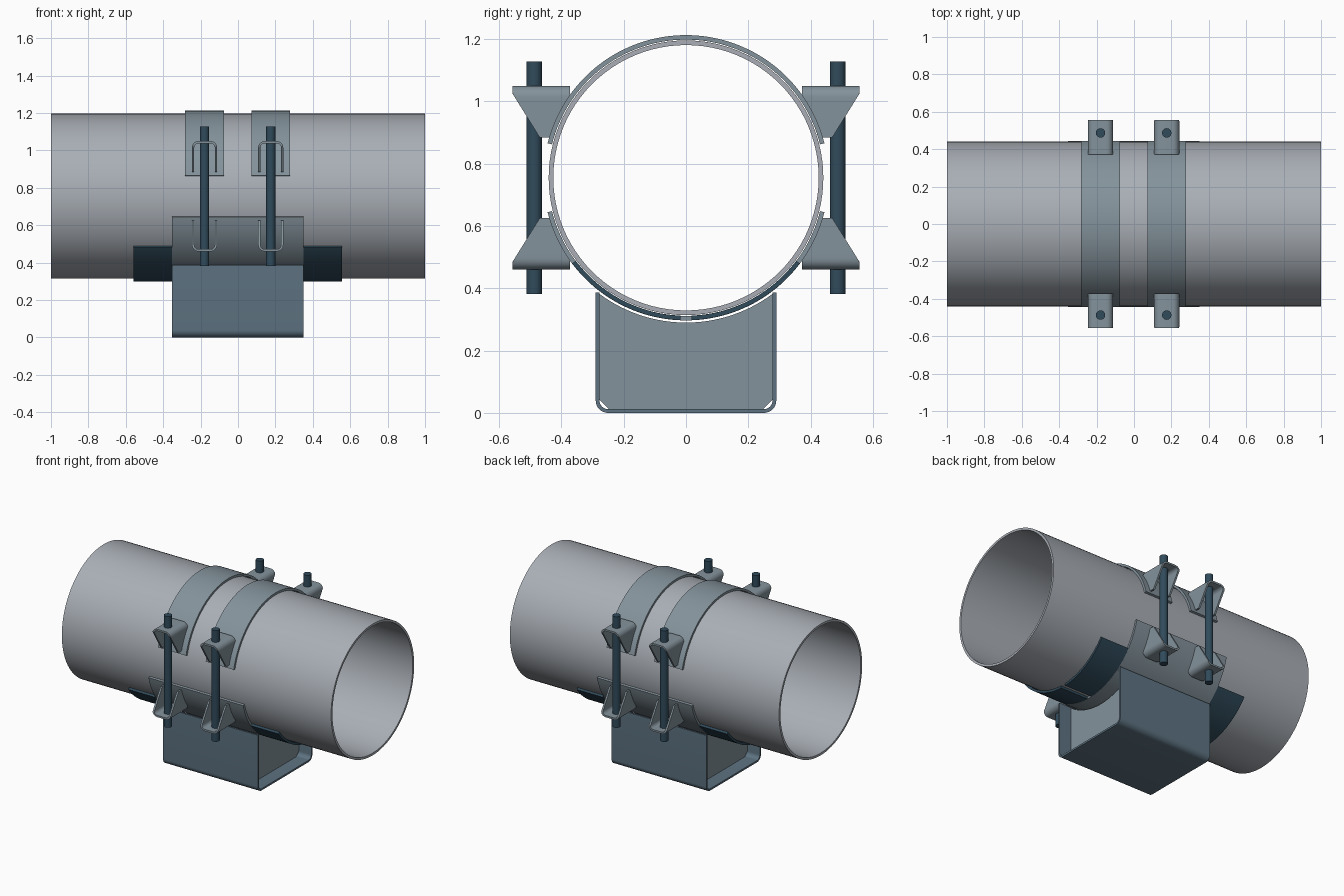
import bpy, bmesh
from math import sin, cos, radians, sqrt, pi

if "Cube" in bpy.data.objects:
    bpy.data.objects.remove(bpy.data.objects["Cube"])

CZ, CX = 0.755, -0.002          # pipe axis height, clamp centre along pipe


def material(name, rgb):
    m = bpy.data.materials.new(name)
    m.diffuse_color = (*rgb, 1)
    m.use_nodes = True
    m.node_tree.nodes["Principled BSDF"].inputs["Base Color"].default_value = m.diffuse_color
    return m


PIPE = material("pipe_grey", (0.40, 0.43, 0.47))
STEEL = material("clamp_steel", (0.23, 0.29, 0.33))
BASE = material("base_steel", (0.11, 0.17, 0.22))
DARK = material("dark_steel", (0.03, 0.07, 0.105))


def finish(name, bm, mat):
    bmesh.ops.recalc_face_normals(bm, faces=bm.faces)
    me = bpy.data.meshes.new(name)
    bm.to_mesh(me)
    bm.free()
    me.materials.append(mat)
    ob = bpy.data.objects.new(name, me)
    bpy.context.collection.objects.link(ob)
    bpy.ops.object.select_all(action='DESELECT')
    ob.select_set(True)
    bpy.context.view_layer.objects.active = ob
    bpy.ops.object.shade_smooth_by_angle(angle=radians(30))
    return ob


def band(name, sections, mat, closed=False):
    """Solid swept through a list of four-cornered sections."""
    bm = bmesh.new()
    rings = [[bm.verts.new(p) for p in s] for s in sections]
    pairs = list(zip(rings, rings[1:]))
    if closed:
        pairs.append((rings[-1], rings[0]))
    else:
        bm.faces.new(rings[0])
        bm.faces.new(rings[-1])
    for a, b in pairs:
        for i in range(4):
            j = (i + 1) % 4
            bm.faces.new((a[i], a[j], b[j], b[i]))
    return finish(name, bm, mat)


def shell(name, r0, r1, a0, a1, x0, x1, mat, n=64):
    """Curved plate around the pipe axis, angles in degrees."""
    closed = a1 - a0 >= 360
    secs = []
    for i in range(n if closed else n + 1):
        a = radians(a0 + (a1 - a0) * i / n)
        c, s = cos(a), sin(a)
        secs.append([(x, r * c, CZ + r * s)
                     for x, r in ((x0, r0), (x1, r0), (x1, r1), (x0, r1))])
    return band(name, secs, mat, closed)


def u_profile(half, top, end, r, t, legs):
    """Paired outer/inner points of a U with rounded corners, opening at end."""
    d = 1 if top > end else -1
    zc = top - d * r
    right = [(half, end + (zc - end) * i / legs, half - t, end + (zc - end) * i / legs)
             for i in range(legs)]
    for i in range(9):
        c, s = cos(i * pi / 16), sin(i * pi / 16)
        right.append((half - r + r * c, zc + d * r * s,
                      half - r + (r - t) * c, zc + d * (r - t) * s))
    return right + [(-a, b, -c, e) for a, b, c, e in reversed(right)]


# Pipe
shell("pipe", 0.426, 0.441, 0, 360, -1, 1, PIPE, 96)

# Lower saddle and the split wear pads under the pipe
shell("saddle", 0.4435, 0.458, 194, 346, CX - 0.352, CX + 0.352, STEEL)
for end, (xa, xb) in (("left", (-0.558, -0.352)), ("right", (0.352, 0.558))):
    for side, (a, b) in (("back", (272.3, 323)), ("front", (217, 267.7))):
        shell(f"wear_pad_{end}_{side}", 0.443, 0.4575, a, b, CX + xa, CX + xb, DARK, 28)

# Base channel
band("base_channel", [[(CX - 0.352, a, b), (CX + 0.352, a, b), (CX + 0.352, c, e), (CX - 0.352, c, e)]
                      for a, b, c, e in u_profile(0.29, 0, 0.386, 0.04, 0.012, 1)], BASE)


# End plates of the base, scooped to follow the saddle
def end_plate(name, x):
    r, h = 0.465, 0.278
    pts = [(-h, 0.042), (-h + 0.03, 0.012), (h - 0.03, 0.012), (h, 0.042)]
    for i in range(33):
        y = h - 2 * h * i / 32
        pts.append((y, CZ - sqrt(r * r - y * y)))
    bm = bmesh.new()
    f = bm.faces.new([bm.verts.new((x - 0.006, y, z)) for y, z in pts])
    new = bmesh.ops.extrude_face_region(bm, geom=[f])["geom"]
    bmesh.ops.translate(bm, vec=(0.012, 0, 0),
                        verts=[v for v in new if isinstance(v, bmesh.types.BMVert)])
    finish(name, bm, STEEL)


for end, s in (("left", -1), ("right", 1)):
    end_plate(f"end_plate_{end}", CX + s * 0.255)


# Bent lug: a folded U whose sides taper and meet the strap
def lug(name, x, side, flip):
    def span(z):
        inner = max(0.372, sqrt(max(0, 0.455 ** 2 - (z - CZ) ** 2)))
        outer = min(0.557, 0.47 + (z - 0.885) * 0.087 / 0.14)
        return inner, outer
    secs = []
    for a, b, c, e in u_profile(0.067, 1.05, 0.885, 0.035, 0.012, 8):
        (bi, bo), (ei, eo) = span(b), span(e)
        secs.append([(x + px, side * y, CZ + flip * (z - CZ))
                     for px, y, z in ((a, bi, b), (a, bo, b), (c, eo, e), (c, ei, e))])
    band(name, secs, STEEL)


# Two strap clamps, each with four lugs and two bolts
for pos, s in (("left", -1), ("right", 1)):
    x = CX + s * 0.177
    shell(f"strap_{pos}", 0.4435, 0.458, 14, 166, x - 0.104, x + 0.104, STEEL)
    for face, side in (("front", -1), ("back", 1)):
        for level, flip in (("upper", 1), ("lower", -1)):
            lug(f"lug_{pos}_{face}_{level}", x, side, flip)
        bm = bmesh.new()
        bmesh.ops.create_cone(bm, cap_ends=True, segments=32, radius1=0.025, radius2=0.025, depth=0.746)
        bmesh.ops.translate(bm, verts=bm.verts, vec=(x, side * 0.487, CZ))
        finish(f"bolt_{pos}_{face}", bm, DARK)
